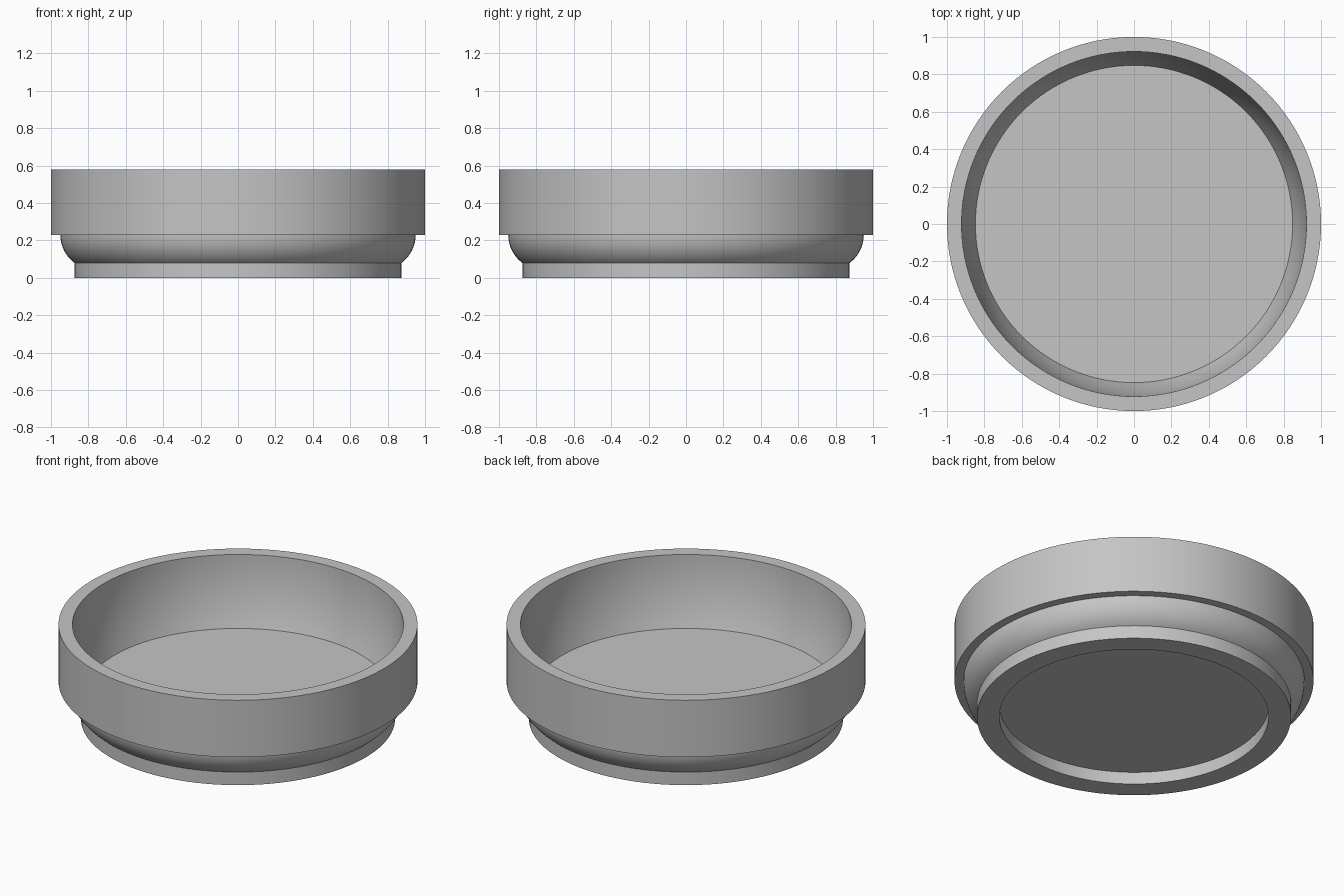
import bpy
import bmesh
from math import asin, cos, sin, radians, tau

SEGMENTS = 128

if "Cube" in bpy.data.objects:
    bpy.data.objects.remove(bpy.data.objects["Cube"], do_unlink=True)

grey = bpy.data.materials.new("plain grey")
grey.use_nodes = True
colour = (0.56, 0.56, 0.56, 1)
grey.diffuse_color = colour
grey.node_tree.nodes["Principled BSDF"].inputs["Base Color"].default_value = colour


def arc(centre_r, centre_z, radius, start, end, steps):
    """Points (r, z) along a circular arc, angles in radians."""
    angles = [start + (end - start) * i / steps for i in range(steps + 1)]
    return [(centre_r + radius * cos(a), centre_z + radius * sin(a)) for a in angles]


def lathe(name, profile):
    """Turn a profile that starts and ends on the axis into a closed solid."""
    bm = bmesh.new()
    verts = [bm.verts.new((r, 0, z)) for r, z in profile]
    edges = [bm.edges.new(pair) for pair in zip(verts, verts[1:])]
    bmesh.ops.spin(bm, geom=verts + edges, cent=(0, 0, 0), axis=(0, 0, 1),
                   angle=tau, steps=SEGMENTS, use_duplicate=False)
    bmesh.ops.remove_doubles(bm, verts=bm.verts, dist=0.0001)
    bmesh.ops.recalc_face_normals(bm, faces=bm.faces)
    mesh = bpy.data.meshes.new(name)
    bm.to_mesh(mesh)
    bm.free()
    mesh.materials.append(grey)
    obj = bpy.data.objects.new(name, mesh)
    bpy.context.collection.objects.link(obj)
    bpy.ops.object.select_all(action="DESELECT")
    obj.select_set(True)
    bpy.context.view_layer.objects.active = obj
    bpy.ops.object.shade_smooth_by_angle(angle=radians(30))
    return obj


# Foot ring with a recess underneath
foot = [(0, 0.075), (0.75, 0.075), (0.75, 0), (0.875, 0)]

# Rounded shoulder rising from the foot to the underside of the wide band
R = 0.1875
shoulder = arc(0.95 - R, 0.23, R, -asin(0.15 / R), 0, 12)

# Wide upright band and flat rim
band = [(1, 0.23), (1, 0.58)]

# Inner wall, gently curving in towards the flat floor
W = 1.23
inner_wall = arc(0.922 - W, 0.58, W, 0, -asin(0.42 / W), 12)
floor = [(0, 0.16)]

lathe("bowl", foot + shoulder + band + inner_wall + floor)
